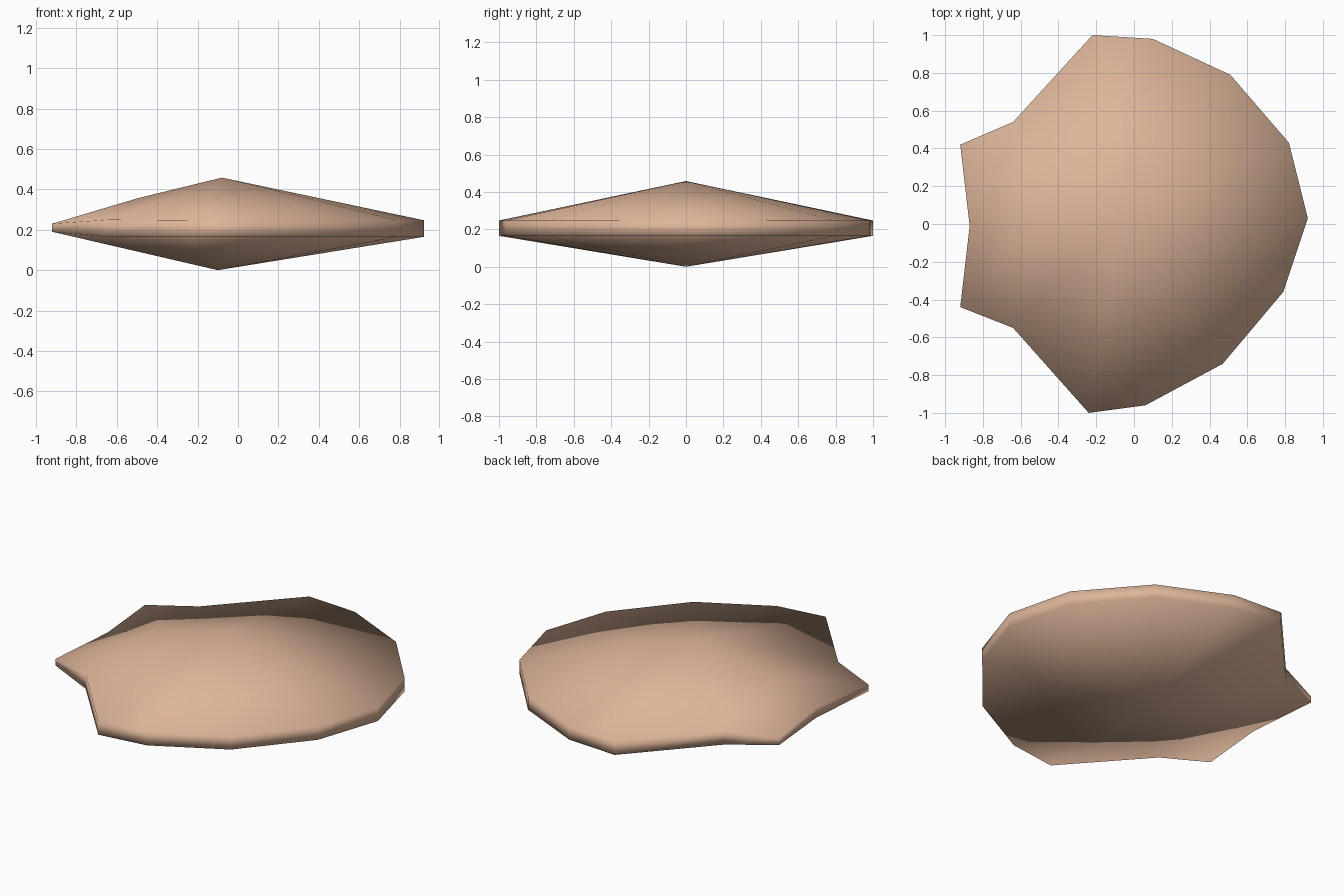
import bpy, bmesh

if "Cube" in bpy.data.objects:
    bpy.data.objects.remove(bpy.data.objects["Cube"])

# Outline seen from above: (x, y, lower rim z, upper rim z), counter-clockwise from the rear tip
OUTLINE = [
    (0.92, 0.03, .165, .247), (0.82, 0.43, .165, .247), (0.51, 0.79, .165, .247),
    (0.10, 0.98, .165, .247), (-0.22, 1.0, .165, .247), (-0.64, 0.54, .165, .250),
    (-0.92, 0.42, .19, .23), (-0.87, -0.01, .18, .24), (-0.92, -0.44, .19, .23),
    (-0.64, -0.55, .165, .250), (-0.24, -1.0, .165, .247), (0.06, -0.96, .165, .247),
    (0.47, -0.74, .165, .247), (0.79, -0.36, .165, .247),
]

bm = bmesh.new()
low = [bm.verts.new((x, y, a)) for x, y, a, b in OUTLINE]
top = [bm.verts.new((x, y, b)) for x, y, a, b in OUTLINE]
top_peak = bm.verts.new((-0.08, 0, 0.458))
low_peak = bm.verts.new((-0.10, 0, 0.0))
hinge = bm.verts.new((-0.50, 0, 0.355))       # raised point before the hinge wings

n = len(OUTLINE)
for i in range(n):
    j = (i + 1) % n
    bm.faces.new((low[i], low[j], top[j], top[i]))      # rim wall
    bm.faces.new((low[j], low[i], low_peak))            # lower fan
    centre = hinge if 5 <= i <= 8 else top_peak         # upper fan
    bm.faces.new((top[i], top[j], centre))
for i, j in ((5, None), (None, 9)):                     # join hinge to the upper peak
    if j is None:
        bm.faces.new((top[i], hinge, top_peak))
    else:
        bm.faces.new((hinge, top[j], top_peak))
bmesh.ops.recalc_face_normals(bm, faces=bm.faces)
for f in bm.faces:
    f.smooth = True

mesh = bpy.data.meshes.new("shell")
bm.to_mesh(mesh)
bm.free()

# Single flat tan colour
mat = bpy.data.materials.new("warm tan")
mat.diffuse_color = (0.72, 0.46, 0.32, 1)
mat.use_nodes = True
mat.node_tree.nodes["Principled BSDF"].inputs["Base Color"].default_value = mat.diffuse_color
mesh.materials.append(mat)
bpy.context.collection.objects.link(bpy.data.objects.new("shell", mesh))
